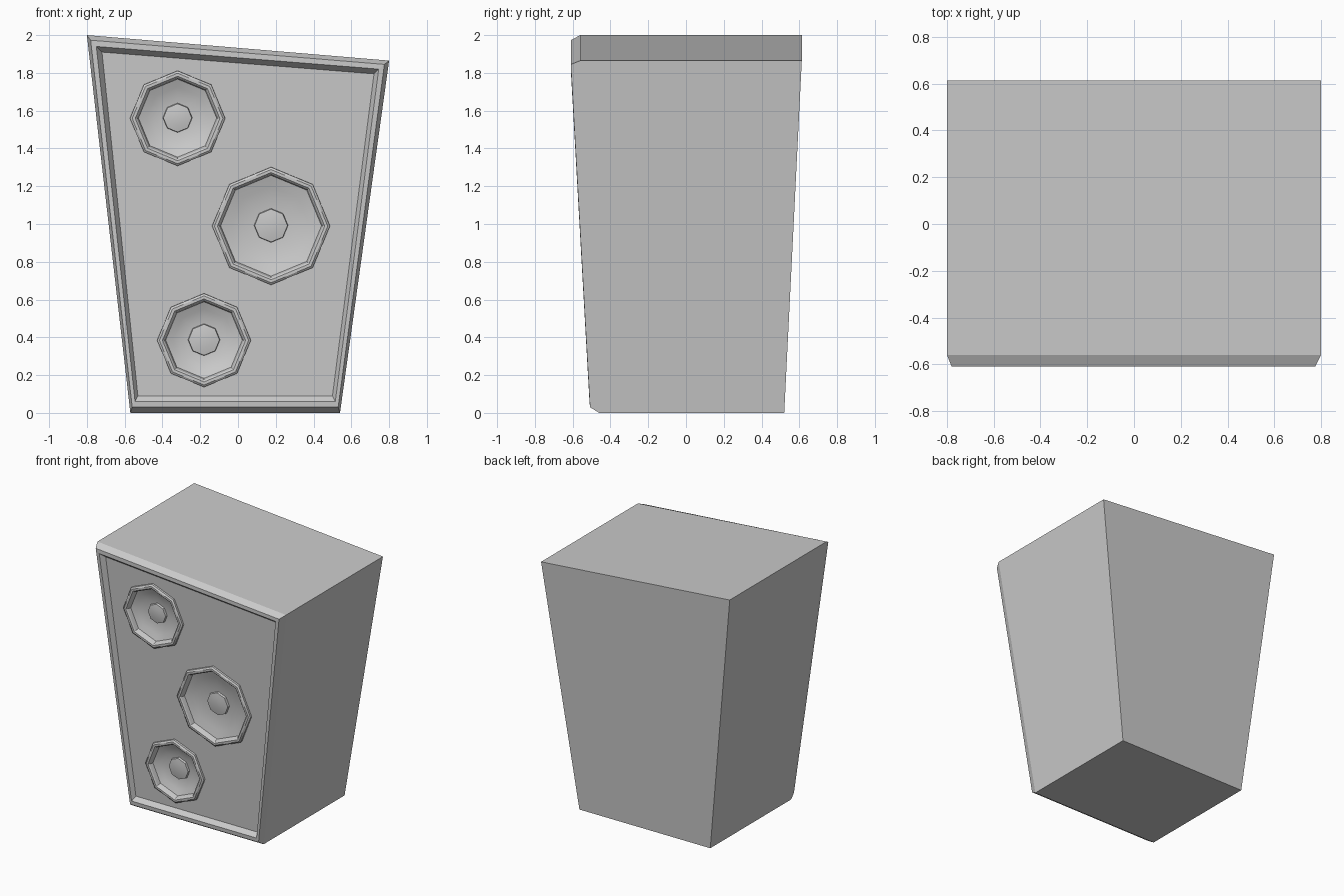
import bpy, bmesh, math
from mathutils import Matrix, Vector

if "Cube" in bpy.data.objects:
    bpy.data.objects.remove(bpy.data.objects["Cube"])

SIDES = 8


def make_object(name, bm):
    bmesh.ops.recalc_face_normals(bm, faces=bm.faces)
    mesh = bpy.data.meshes.new(name)
    bm.to_mesh(mesh)
    bm.free()
    obj = bpy.data.objects.new(name, mesh)
    bpy.context.collection.objects.link(obj)
    return obj


def bridge(bm, a, b):
    n = len(a)
    for i in range(n):
        j = (i + 1) % n
        bm.faces.new((a[i], a[j], b[j], b[i]))


def quad_loop(bm, tl, tr, br, bl, y_top, y_bottom):
    return [bm.verts.new((p[0], y, p[1])) for p, y in
            ((tl, y_top), (tr, y_top), (br, y_bottom), (bl, y_bottom))]


def ring(bm, r, depth, frame):
    return [bm.verts.new(frame @ Vector((r * math.sin(i * math.tau / SIDES),
                                         r * math.cos(i * math.tau / SIDES), depth)))
            for i in range(SIDES)]


# Tapered cabinet with slanted top, chamfered front rim and recessed panel
outer = ((-0.80, 2.0), (0.80, 1.865), (0.54, 0.0), (-0.57, 0.0))
rim_outer = ((-0.78, 1.973), (0.775, 1.845), (0.53, 0.03), (-0.56, 0.03))
rim_inner = ((-0.75, 1.94), (0.745, 1.82), (0.515, 0.06), (-0.545, 0.06))
panel = ((-0.72, 1.91), (0.72, 1.795), (0.50, 0.09), (-0.53, 0.09))
bm = bmesh.new()
loops = [quad_loop(bm, *c, yt, yb) for c, yt, yb in (
    (outer, 0.613, 0.52), (outer, -0.56, -0.46), (rim_outer, -0.61, -0.508),
    (rim_inner, -0.61, -0.511), (panel, -0.575, -0.48))]
for a, b in zip(loops, loops[1:]):
    bridge(bm, a, b)
bm.faces.new(loops[0])
bm.faces.new(loops[-1])
cabinet = make_object("cabinet", bm)


# Local frame lying on the tilted panel
def panel_frame(x, z):
    top = 1.91 - 0.115 * (x + 0.72) / 1.44
    slope = -0.095 / (top - 0.09)
    y = -0.48 + slope * (z - 0.09)
    up = Vector((0, slope, 1)).normalized()
    right = Vector((1, 0, 0))
    rot = Matrix((right, up, right.cross(up))).transposed().to_4x4()
    return Matrix.Translation((x, y, z)) @ rot


drivers = (("upper_driver", -0.32, 1.56, 0.252, 0.078),
           ("middle_driver", 0.175, 0.99, 0.312, 0.090),
           ("lower_driver", -0.18, 0.385, 0.248, 0.085))

# Holes in the panel behind each driver
bm = bmesh.new()
for name, x, z, r, cap in drivers:
    frame = panel_frame(x, z)
    back, front = ring(bm, r * 0.93, -0.09, frame), ring(bm, r * 0.93, 0.06, frame)
    bridge(bm, back, front)
    bm.faces.new(back)
    bm.faces.new(front)
cutter = make_object("driver_hole_cutter", bm)
cutter.hide_render = True
mod = cabinet.modifiers.new("driver_holes", "BOOLEAN")
mod.operation = "DIFFERENCE"
mod.solver = "EXACT"
mod.object = cutter
bpy.context.view_layer.objects.active = cabinet
bpy.ops.object.modifier_apply(modifier=mod.name)
bpy.data.objects.remove(cutter)

# Octagonal drivers: raised surround, concave cone, dust cap
for name, x, z, r, cap in drivers:
    frame = panel_frame(x, z)
    lip = r - 0.037
    profile = [(r, -0.01), (r, 0.015), (r - 0.012, 0.024), (r - 0.028, 0.024),
               (lip, 0.016), (lip - 0.008, -0.012)]
    # Curved cone from the surround down to the cap
    for t in (0.33, 0.67, 1.0):
        profile.append((lip - 0.008 + (cap - lip + 0.008) * t,
                        -0.012 - 0.035 * math.sin(t * math.pi / 2)))
    profile += [(cap - 0.003, -0.031), (cap * 0.5, -0.024)]
    bm = bmesh.new()
    rings = [ring(bm, pr, d, frame) for pr, d in profile]
    for a, b in zip(rings, rings[1:]):
        bridge(bm, a, b)
    bm.faces.new(rings[-1])
    # Orient outward from the cap face
    obj = make_object(name, bm)
    bpy.ops.object.select_all(action="DESELECT")
    obj.select_set(True)
    bpy.context.view_layer.objects.active = obj
    bpy.ops.object.shade_smooth_by_angle(angle=math.radians(30))
